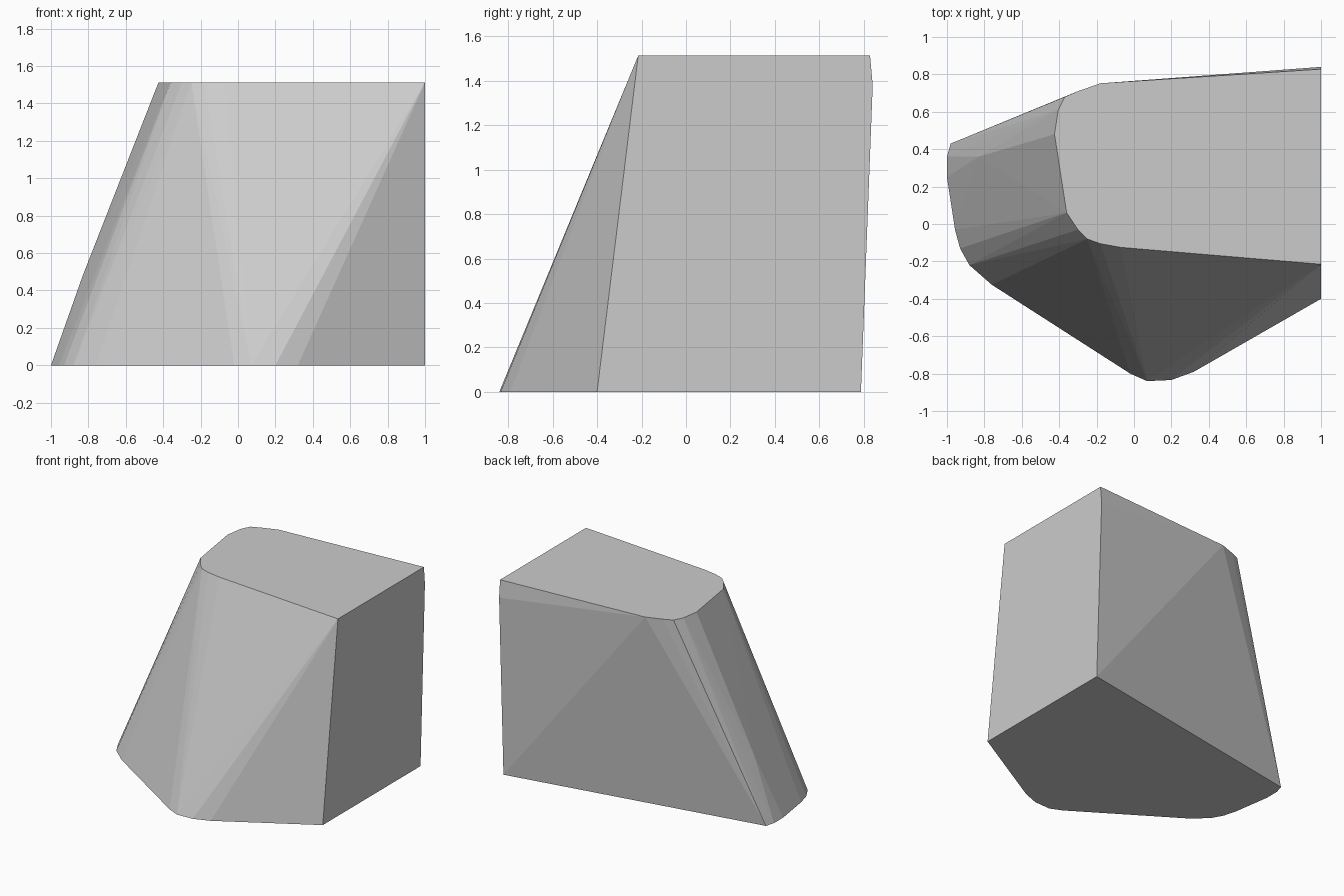
import bpy, bmesh

if "Cube" in bpy.data.objects:
    bpy.data.objects.remove(bpy.data.objects["Cube"])

H = 1.513

# Base outline, standing on the ground
base = [(1, -0.40), (0.32, -0.79), (0.20, -0.834), (0.07, -0.84), (-0.02, -0.80),
        (-0.76, -0.325), (-0.88, -0.22), (-0.93, -0.13), (-0.957, -0.03),
        (-1, 0.25), (-1, 0.36), (-0.98, 0.43), (1, 0.787)]

# Smaller top outline with a rounded left end
top = [(1, -0.215), (-0.07, -0.125), (-0.18, -0.105), (-0.25, -0.08), (-0.30, -0.03),
       (-0.36, 0.06), (-0.425, 0.48), (-0.405, 0.61), (-0.37, 0.68), (-0.30, 0.71),
       (-0.18, 0.752), (1, 0.828)]

# Slight bulges on the back and left sides
bulges = [(1, 0.84, 1.38), (-0.83, 0.36, 0.48)]

# Faceted solid wrapped around the outlines
bm = bmesh.new()
points = [(x, y, 0) for x, y in base] + [(x, y, H) for x, y in top] + bulges
for p in points:
    bm.verts.new(p)
hull = bmesh.ops.convex_hull(bm, input=bm.verts[:])
loose = [v for v in bm.verts if not v.link_faces]
bmesh.ops.delete(bm, geom=loose, context='VERTS')

# Merge the flat caps and end into single faces
bmesh.ops.dissolve_limit(bm, angle_limit=0.005, verts=bm.verts[:], edges=bm.edges[:])
bmesh.ops.recalc_face_normals(bm, faces=bm.faces[:])

mesh = bpy.data.meshes.new("tapered_block")
bm.to_mesh(mesh)
bm.free()
block = bpy.data.objects.new("tapered_block", mesh)
bpy.context.collection.objects.link(block)
